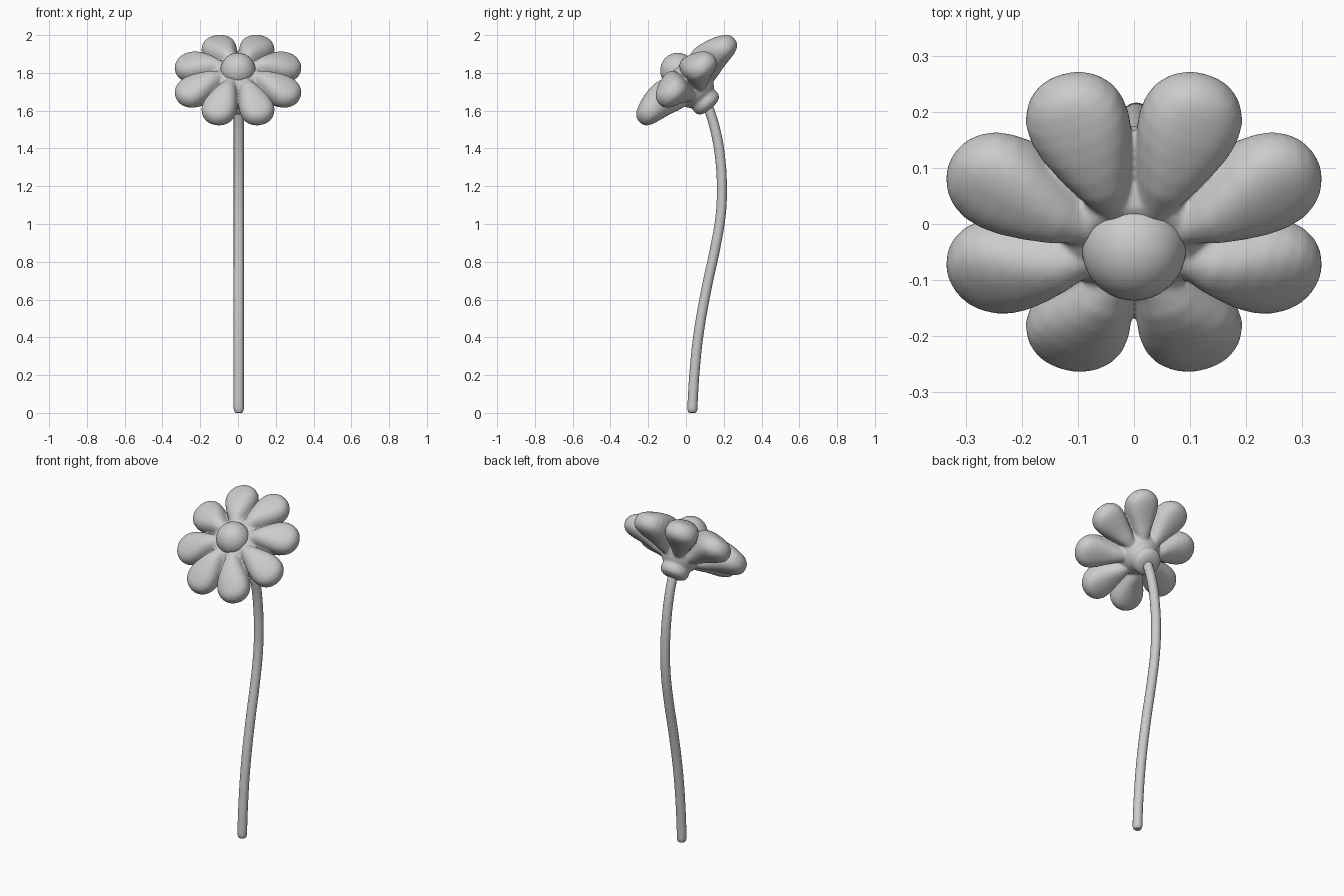
import bpy, bmesh, math
from mathutils import Matrix, Vector

if "Cube" in bpy.data.objects:
    bpy.data.objects.remove(bpy.data.objects["Cube"])

TILT = math.radians(41)
HEAD = Matrix.Translation((0, 0, 1.766)) @ Matrix.Rotation(TILT, 4, 'X')


def loft(bm, rings):
    """Skin a list of closed rings and cap both ends."""
    loops = [[bm.verts.new(p) for p in ring] for ring in rings]
    n = len(loops[0])
    for a, b in zip(loops, loops[1:]):
        for i in range(n):
            j = (i + 1) % n
            bm.faces.new((a[i], a[j], b[j], b[i]))
    bm.faces.new(loops[0][::-1])
    bm.faces.new(loops[-1])


def circle(power=1.0, n=40):
    """Unit circle; power below 1 makes it squarer."""
    pts = []
    for i in range(n):
        c, s = math.cos(2 * math.pi * i / n), math.sin(2 * math.pi * i / n)
        pts.append((math.copysign(abs(c) ** power, c), math.copysign(abs(s) ** power, s)))
    return pts


def finish(name, bm, matrix):
    bmesh.ops.recalc_face_normals(bm, faces=bm.faces)
    me = bpy.data.meshes.new(name)
    bm.to_mesh(me)
    bm.free()
    me.shade_smooth()
    ob = bpy.data.objects.new(name, me)
    ob.matrix_world = matrix
    bpy.context.collection.objects.link(ob)
    return ob


# Flower head: eight puffed petals fused with a core and calyx
bm = bmesh.new()
# distance from centre, half width, mid height, half thickness
petal = [(.03, .030, -.015, .085), (.11, .047, -.010, .095), (.15, .061, -.002, .095),
         (.19, .075, .002, .088), (.23, .087, .002, .080), (.265, .091, .000, .072),
         (.295, .087, -.003, .063), (.32, .073, -.005, .053), (.338, .054, -.006, .041),
         (.35, .030, -.007, .024), (.354, .010, -.007, .008)]
for k in range(8):
    rot = Matrix.Rotation(math.radians(22.5 + 45 * k), 4, 'Z')
    loft(bm, [[rot @ Vector((r, w * c, m + h * s)) for c, s in circle(.86)]
              for r, w, m, h in petal])
# radius, height
core = [(.04, .078), (.1, .076), (.128, .05), (.13, -.03), (.115, -.08), (.095, -.115),
        (.078, -.135), (.079, -.155), (.079, -.17), (.070, -.188), (.045, -.2), (.01, -.204)]
loft(bm, [[(r * c, r * s, z) for c, s in circle()] for r, z in core])
head = finish("flower_head", bm, HEAD)
mod = head.modifiers.new("fuse", 'REMESH')
mod.mode = 'VOXEL'
mod.voxel_size = .006
mod.use_smooth_shade = True
mod = head.modifiers.new("soften", 'SMOOTH')
mod.factor = .5
mod.iterations = 8

# Round button in the middle
bm = bmesh.new()
bmesh.ops.create_uvsphere(bm, u_segments=40, v_segments=24, radius=.093)
finish("flower_center", bm, HEAD @ Matrix.Translation((0, -.002, .064)))

# Curved stem with a rounded foot
path = [(.034, 0, .6), (.034, .006, .85), (.034, .02, 1), (.044, .2, 1), (.067, .42, 1),
        (.109, .66, 1), (.156, .88, 1), (.184, 1.05, 1), (.19, 1.18, 1), (.183, 1.33, 1),
        (.157, 1.49, 1), (.117, 1.62, 1), (.095, 1.67, 1)]
cu = bpy.data.curves.new("stem", 'CURVE')
cu.dimensions = '3D'
cu.bevel_depth = .0265
cu.bevel_resolution = 6
cu.use_fill_caps = True
sp = cu.splines.new('BEZIER')
sp.resolution_u = 6
sp.bezier_points.add(len(path) - 1)
for p, (y, z, r) in zip(sp.bezier_points, path):
    p.co = (.004, y, z)
    p.radius = r
    p.handle_left_type = p.handle_right_type = 'AUTO'
stem = bpy.data.objects.new("stem", cu)
bpy.context.collection.objects.link(stem)
bpy.context.view_layer.objects.active = stem
stem.select_set(True)
bpy.ops.object.convert(target='MESH')
bpy.ops.object.shade_smooth_by_angle()
